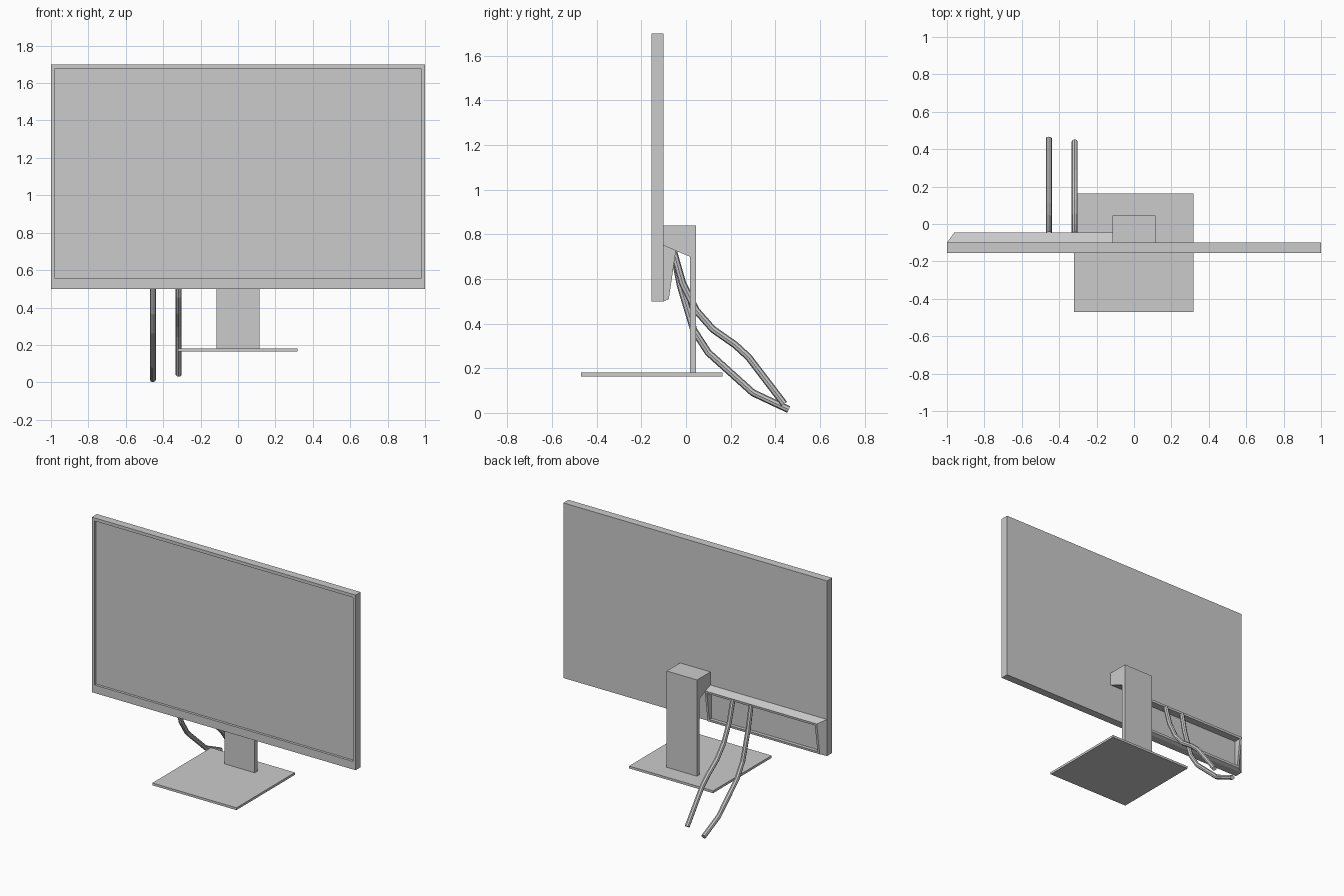
import bpy, bmesh
from mathutils import Vector

if "Cube" in bpy.data.objects:
    bpy.data.objects.remove(bpy.data.objects["Cube"])


def finish(bm, name):
    bmesh.ops.recalc_face_normals(bm, faces=bm.faces)
    me = bpy.data.meshes.new(name)
    bm.to_mesh(me)
    bm.free()
    ob = bpy.data.objects.new(name, me)
    bpy.context.collection.objects.link(ob)
    return ob


def loft(a, b):
    """Solid between two matching outlines."""
    bm = bmesh.new()
    va = [bm.verts.new(p) for p in a]
    vb = [bm.verts.new(p) for p in b]
    n = len(a)
    bm.faces.new(va)
    bm.faces.new(vb)
    for i in range(n):
        j = (i + 1) % n
        bm.faces.new((va[i], va[j], vb[j], vb[i]))
    bmesh.ops.recalc_face_normals(bm, faces=bm.faces)
    bm.normal_update()
    return bm


def rect(x0, x1, z0, z1, y):
    return [(x0, y, z0), (x1, y, z0), (x1, y, z1), (x0, y, z1)]


def recess(bm, sign):
    """Return the face that points most along sign * y."""
    return max(bm.faces, key=lambda f: f.normal.y * sign)


def sink(bm, face, floor):
    """Push a face inward to a flat floor at y = floor."""
    r = bmesh.ops.extrude_discrete_faces(bm, faces=[face])
    for v in r["faces"][0].verts:
        v.co.y = floor


# screen panel with a sunken display; the lower bezel is wider
bm = loft(rect(-1, 1, 0.5, 1.7, -0.155), rect(-1, 1, 0.5, 1.7, -0.10))
front = recess(bm, -1)
bmesh.ops.inset_region(bm, faces=[front], thickness=0.03)
for v in front.verts:
    if v.co.z < 1:
        v.co.z = 0.555
sink(bm, front, -0.138)
finish(bm, "screen_panel")

# port housing on the back, tapered outline with an open pocket
bm = loft(rect(-1, -0.11, 0.5, 0.75, -0.10),
          [(-0.96, -0.077, 0.51), (-0.11, -0.077, 0.51),
           (-0.11, -0.045, 0.73), (-0.96, -0.045, 0.73)])
back = recess(bm, 1)
bmesh.ops.inset_region(bm, faces=[back], thickness=0.022)
sink(bm, back, -0.098)
finish(bm, "port_housing")

# stand neck with its mounting head, one side profile
profile = [(-0.10, 0.84), (0.045, 0.84), (0.045, 0.178), (0.017, 0.178),
           (0.017, 0.70), (-0.10, 0.75)]
bm = loft([(-0.115, y, z) for y, z in profile],
          [(0.115, y, z) for y, z in profile])
finish(bm, "stand_neck")

# base plate
bm = loft(rect(-0.32, 0.317, 0.164, 0.18, -0.47),
          rect(-0.32, 0.317, 0.164, 0.18, 0.164))
finish(bm, "stand_base")


# cables
def cable(name, x, pts):
    cu = bpy.data.curves.new(name, 'CURVE')
    cu.dimensions = '3D'
    cu.bevel_depth = 0.016
    cu.bevel_resolution = 2
    cu.use_fill_caps = True
    sp = cu.splines.new('POLY')
    sp.points.add(len(pts) - 1)
    for p, (y, z) in zip(sp.points, pts):
        p.co = (x, y, z, 1)
    sp.use_smooth = False
    ob = bpy.data.objects.new(name, cu)
    bpy.context.collection.objects.link(ob)
    bpy.ops.object.select_all(action='DESELECT')
    ob.select_set(True)
    bpy.context.view_layer.objects.active = ob
    bpy.ops.object.convert(target='MESH')


cable("outer_cable", -0.455, [(-0.055, 0.72), (-0.025, 0.57), (0.035, 0.37),
                              (0.10, 0.27), (0.30, 0.09), (0.46, 0.015)])
cable("inner_cable", -0.317, [(-0.055, 0.72), (-0.015, 0.58), (0.045, 0.46),
                              (0.12, 0.375), (0.22, 0.305), (0.28, 0.25),
                              (0.44, 0.04)])
